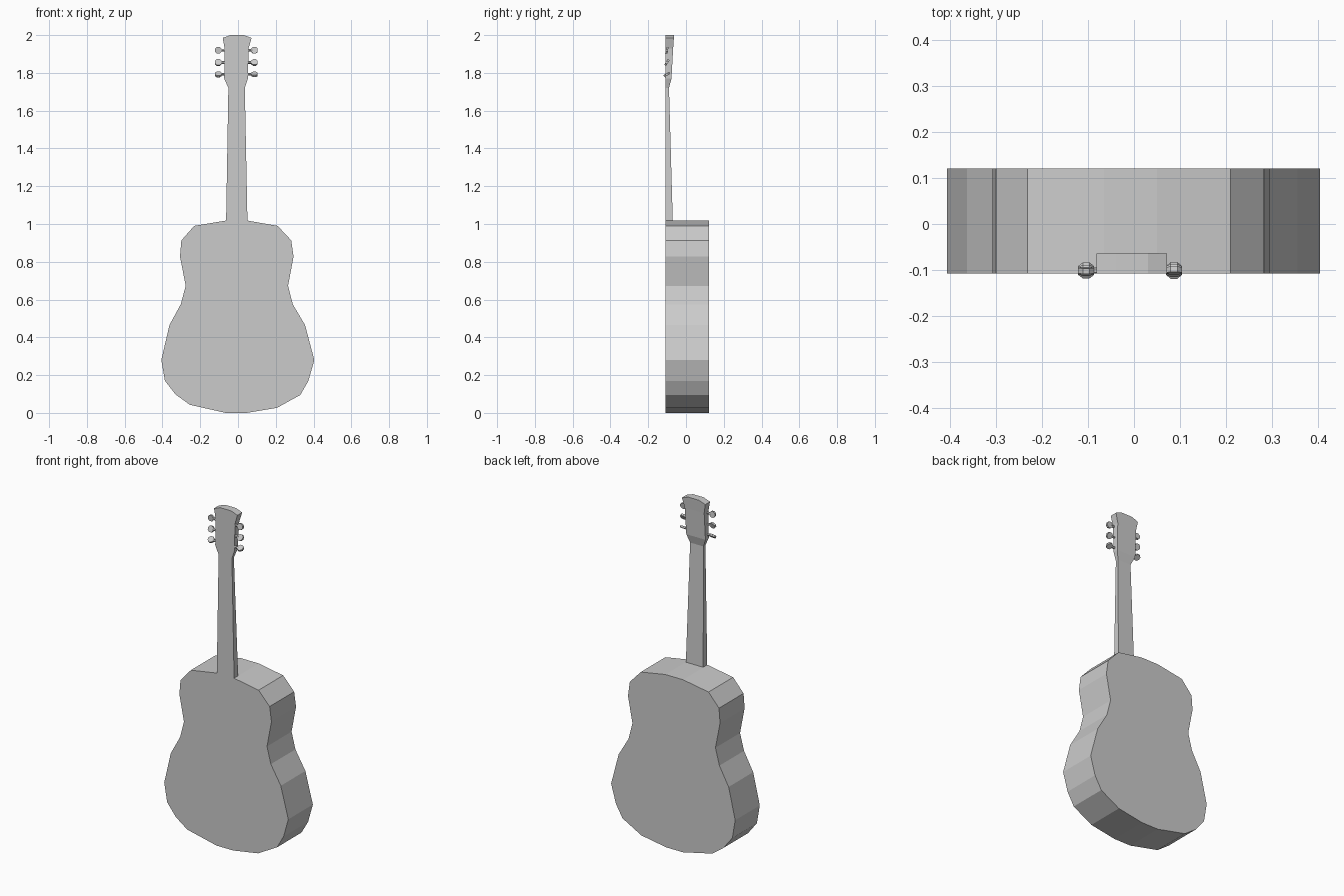
import bpy, bmesh
from math import radians
from mathutils import Matrix

if "Cube" in bpy.data.objects:
    bpy.data.objects.remove(bpy.data.objects["Cube"])

FRONT, BACK = -0.108, 0.121


def finish(name, bm):
    bmesh.ops.recalc_face_normals(bm, faces=bm.faces)
    mesh = bpy.data.meshes.new(name)
    bm.to_mesh(mesh)
    bm.free()
    obj = bpy.data.objects.new(name, mesh)
    bpy.context.collection.objects.link(obj)
    return obj


# Body: slightly uneven hand-cut outline, extruded front to back
outline = [
    (0.05, 1.018), (0.21, 0.99), (0.282, 0.913), (0.294, 0.827), (0.265, 0.673),
    (0.29, 0.575), (0.355, 0.465), (0.404, 0.28), (0.373, 0.17), (0.33, 0.095),
    (0.207, 0.027), (0.045, 0.0),
    (-0.065, 0.0), (-0.255, 0.043), (-0.33, 0.097), (-0.387, 0.17), (-0.406, 0.28),
    (-0.363, 0.465), (-0.303, 0.575), (-0.277, 0.673), (-0.307, 0.827),
    (-0.3, 0.913), (-0.232, 0.99), (-0.065, 1.018),
]
bm = bmesh.new()
face = bm.faces.new([bm.verts.new((x, FRONT, z)) for x, z in outline])
ext = bmesh.ops.extrude_face_region(bm, geom=[face])
new = [v for v in ext["geom"] if isinstance(v, bmesh.types.BMVert)]
bmesh.ops.translate(bm, verts=new, vec=(0, BACK - FRONT, 0))
finish("body", bm)

# Neck and headstock: rectangular sections (z, left, right, back) joined upward
sections = [
    (1.015, -0.063, 0.05, -0.07), (1.72, -0.051, 0.036, -0.09),
    (1.77, -0.073, 0.052, -0.077), (1.93, -0.071, 0.056, -0.068),
    (1.985, -0.081, 0.072, -0.064), (2.0, -0.04, 0.03, -0.063),
]
bm = bmesh.new()
rings = [[bm.verts.new(p) for p in ((l, FRONT, z), (r, FRONT, z), (r, b, z), (l, b, z))]
         for z, l, r, b in sections]
for a, b in zip(rings, rings[1:]):
    for i in range(4):
        j = (i + 1) % 4
        bm.faces.new((a[i], a[j], b[j], b[i]))
bm.faces.new(rings[0])
bm.faces.new(rings[-1])
finish("neck_and_headstock", bm)


# Tuning pegs: a thin stem with a flat six-sided knob, each turned differently
def peg(name, side, z, angle):
    edge = 0.053 if side > 0 else 0.07
    bm = bmesh.new()
    bmesh.ops.create_cone(bm, cap_ends=True, segments=6, radius1=0.007, radius2=0.007,
                          depth=0.03, matrix=Matrix.Translation((0.008, 0, 0))
                          @ Matrix.Rotation(radians(90), 4, 'Y'))
    bmesh.ops.create_cone(bm, cap_ends=True, segments=8, radius1=0.019, radius2=0.019,
                          depth=0.012, matrix=Matrix.Translation((0.034, 0, 0))
                          @ Matrix.Rotation(radians(90), 4, 'X')
                          @ Matrix.Rotation(radians(22.5), 4, 'Z'))
    bm.transform(Matrix.Translation((side * edge, -0.101, z))
                 @ Matrix.Diagonal((side, 1, 1, 1))
                 @ Matrix.Rotation(radians(angle), 4, 'X'))
    finish(name, bm)


for side, label, angles in ((1, "right", (-10, -32, -58)), (-1, "left", (5, -20, -50))):
    for i, (z, angle) in enumerate(zip((1.92, 1.855, 1.792), angles)):
        peg(f"tuning_peg_{label}_{i + 1}", side, z, angle)
